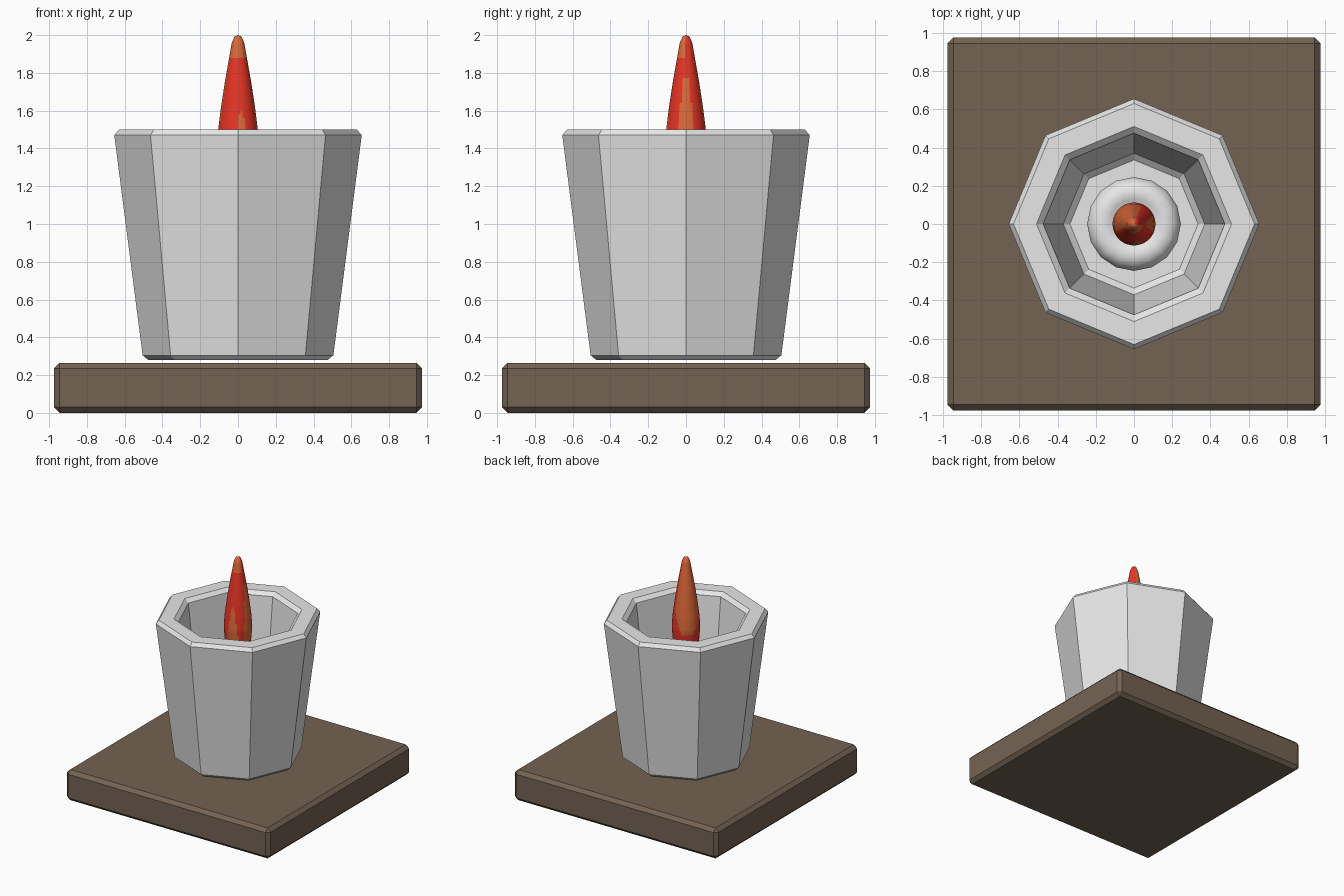
import bpy, bmesh, math
from mathutils import Vector

cube = bpy.data.objects.get("Cube")
if cube:
    bpy.data.objects.remove(cube, do_unlink=True)


def material(name, rgb):
    m = bpy.data.materials.new(name)
    m.use_nodes = True
    m.diffuse_color = (*rgb, 1)
    m.node_tree.nodes["Principled BSDF"].inputs["Base Color"].default_value = (*rgb, 1)
    return m


brown = material("dark_brown_wood", (0.175, 0.125, 0.085))
white = material("off_white", (0.8, 0.8, 0.8))
red = material("flame_red", (0.8, 0.035, 0.018))
orange = material("flame_orange", (0.72, 0.14, 0.04))


def finish(name, bm, mats, smooth=False):
    bmesh.ops.recalc_face_normals(bm, faces=bm.faces)
    mesh = bpy.data.meshes.new(name)
    for f in bm.faces:
        f.smooth = smooth
    bm.to_mesh(mesh)
    bm.free()
    for m in mats:
        mesh.materials.append(m)
    obj = bpy.data.objects.new(name, mesh)
    bpy.context.collection.objects.link(obj)
    return obj


def lathe(profile, sides):
    """Spin (radius, z) points about z; zero radius closes to a pole."""
    bm = bmesh.new()
    rings = []
    for r, z in profile:
        if r == 0:
            rings.append([bm.verts.new((0, 0, z))] * sides)
        else:
            angles = [2 * math.pi * i / sides for i in range(sides)]
            rings.append([bm.verts.new((r * math.cos(a), r * math.sin(a), z)) for a in angles])
    for low, high in zip(rings, rings[1:]):
        for i in range(sides):
            j = (i + 1) % sides
            corners = dict.fromkeys((low[i], low[j], high[j], high[i]))
            bm.faces.new(list(corners))
    return bm


# Square wooden base with chamfered edges
bm = bmesh.new()
bmesh.ops.create_cube(bm, size=1)
bmesh.ops.scale(bm, vec=(1.95, 1.95, 0.265), verts=bm.verts)
bmesh.ops.translate(bm, vec=(0, 0, 0.1325), verts=bm.verts)
bmesh.ops.bevel(bm, geom=bm.edges[:], offset=0.03, segments=1, affect='EDGES')
finish("base", bm, [brown])

# Eight-sided hollow cup
cup = [(0, 0.28), (0.475, 0.28), (0.505, 0.305), (0.655, 1.47), (0.63, 1.5),
       (0.51, 1.5), (0.475, 1.47), (0.37, 0.5), (0.335, 0.47), (0, 0.47)]
finish("cup", lathe(cup, 8), [white])

# Rounded candle with a melted dip
candle = [(0, 0.46), (0.245, 0.46), (0.245, 1.03), (0.235, 1.07), (0.205, 1.1),
          (0.165, 1.11), (0.13, 1.1), (0.09, 1.08), (0, 1.07)]
finish("candle", lathe(candle, 16), [white], smooth=True)

# Flame: smooth tapered drop
keys = [(0.05, 1.06), (0.085, 1.18), (0.105, 1.3), (0.112, 1.4), (0.105, 1.5),
        (0.09, 1.62), (0.07, 1.75), (0.047, 1.88), (0.033, 1.96), (0.018, 1.993)]
profile = [(0, 1.06)]
STEPS = 6
for (r0, z0), (r1, z1) in zip(keys, keys[1:]):
    for s in range(STEPS):
        t = s / STEPS
        profile.append((r0 + (r1 - r0) * t, z0 + (z1 - z0) * t))
profile += [keys[-1], (0, 2.0)]
bm = lathe(profile, 48)


def is_orange(c):
    """Licks of orange: the back-left sheet, the tip and two low tongues."""
    angle = math.degrees(math.atan2(c.y, c.x))

    def gap(target):
        return abs((angle - target + 180) % 360 - 180)

    sheet = c.z > 1.36 and gap(135) < 25 + 45 * min(1, (c.z - 1.36) / 0.2)
    tip = c.z > 1.87 and gap(-110) < 100
    side_tongue = c.z < 1.77 and gap(0) < 14 + 40 * (1.77 - c.z)
    front_tongue = c.z < 1.6 and gap(-80) < 5 + 80 * (1.6 - c.z)
    low = c.z < 1.3
    return sheet or tip or (not low and (side_tongue or front_tongue))


for f in bm.faces:
    f.material_index = int(is_orange(f.calc_center_median()))
finish("flame", bm, [red, orange], smooth=True)
